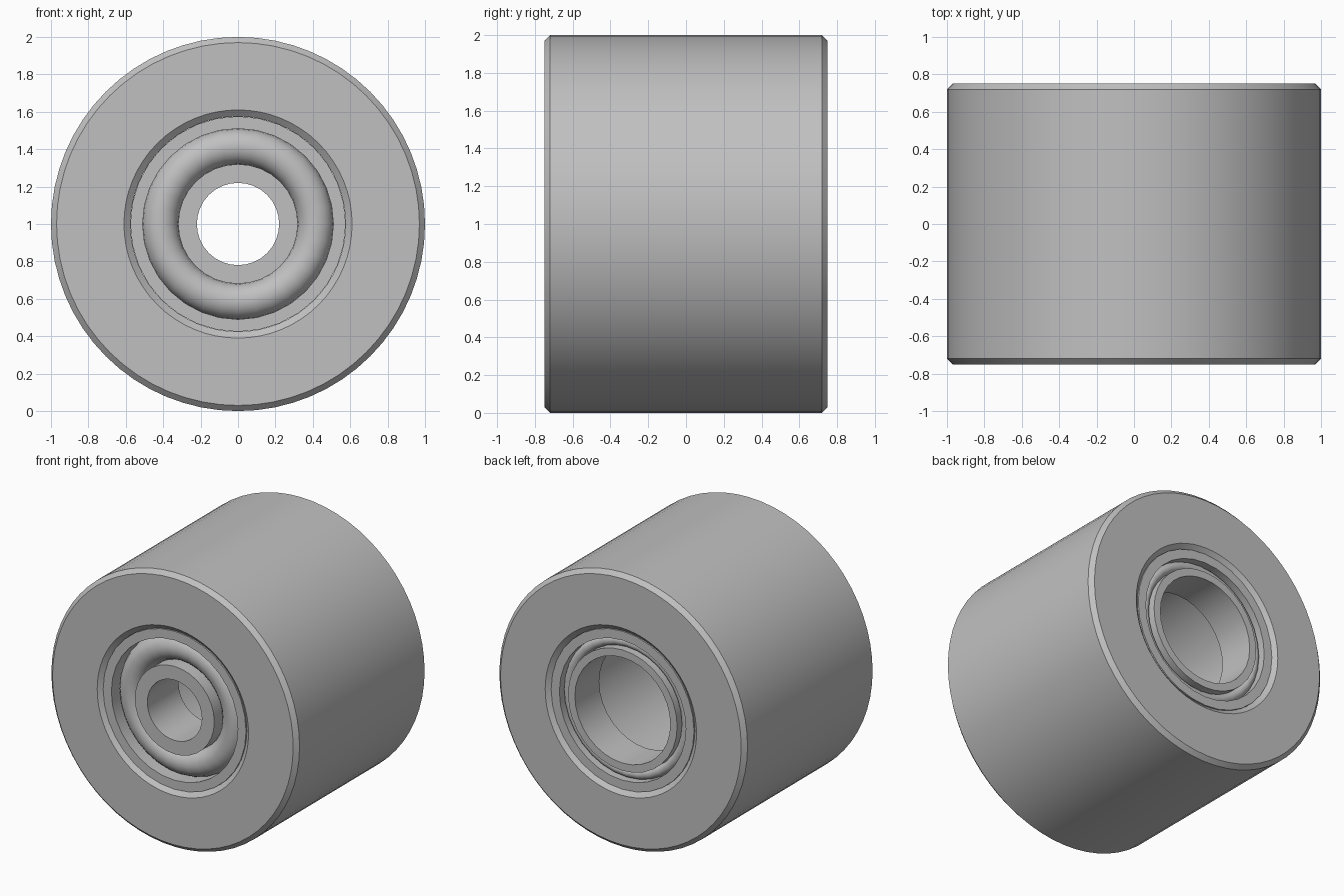
import bpy, bmesh, math
from mathutils import Matrix, Vector

cube = bpy.data.objects.get("Cube")
if cube:
    bpy.data.objects.remove(cube, do_unlink=True)

gray = bpy.data.materials.new("plain_gray")
gray.use_nodes = True
colour = (0.53, 0.53, 0.53, 1)
gray.diffuse_color = colour
gray.node_tree.nodes["Principled BSDF"].inputs["Base Color"].default_value = colour

HALF = 0.75      # half length of the roller
RECESS = 0.02    # how far the bearing faces sit below the end faces


def lathe(name, profile, segments):
    """Revolve a closed (radius, y) profile around the y axis at z = 1."""
    bm = bmesh.new()
    rings = []
    for i in range(segments):
        turn = Matrix.Rotation(math.tau * i / segments, 3, 'Y')
        rings.append([bm.verts.new(turn @ Vector((r, y, 0))) for r, y in profile])
    n = len(profile)
    for i, ring in enumerate(rings):
        nxt = rings[(i + 1) % segments]
        for j in range(n):
            k = (j + 1) % n
            bm.faces.new((ring[j], ring[k], nxt[k], nxt[j]))
    bmesh.ops.recalc_face_normals(bm, faces=bm.faces)
    mesh = bpy.data.meshes.new(name)
    bm.to_mesh(mesh)
    bm.free()
    mesh.materials.append(gray)
    obj = bpy.data.objects.new(name, mesh)
    obj.location.z = 1
    bpy.context.collection.objects.link(obj)
    bpy.ops.object.select_all(action='DESELECT')
    obj.select_set(True)
    bpy.context.view_layer.objects.active = obj
    bpy.ops.object.shade_smooth_by_angle(angle=math.radians(35))
    return obj


def bearing(side, label, bore, inner_rim, width, ball_depth):
    """Inner ring, outer ring and the round race between them."""
    face = HALF - RECESS
    back = face - width
    outer_rim, outside = 0.51, 0.576

    def ring(name, r0, r1):
        lathe(name, [(r0, side * face), (r1, side * face),
                     (r1, side * back), (r0, side * back)], 32)

    ring(label + "_inner_ring", bore, inner_rim)
    ring(label + "_outer_ring", outer_rim, outside)
    middle = (inner_rim + outer_rim) / 2
    minor = (outer_rim - inner_rim) / 2 + 0.002
    steps = [math.tau * i / 20 for i in range(20)]
    lathe(label + "_race", [(middle + minor * math.cos(a),
                             side * (face - ball_depth) + minor * math.sin(a))
                            for a in steps], 32)


# Roller body: chamfered outside and chamfered central bore
edge = HALF - 0.03
lathe("roller_body", [(0.97, -HALF), (1, -edge), (1, edge), (0.97, HALF),
                      (0.61, HALF), (0.575, edge), (0.575, -edge), (0.61, -HALF)], 64)

# Narrow bearing at the front, wide-bored bearing at the back
bearing(-1, "front_bearing", 0.22, 0.32, 0.36, 0.13)
bearing(1, "back_bearing", 0.385, 0.44, 0.28, 0.07)
